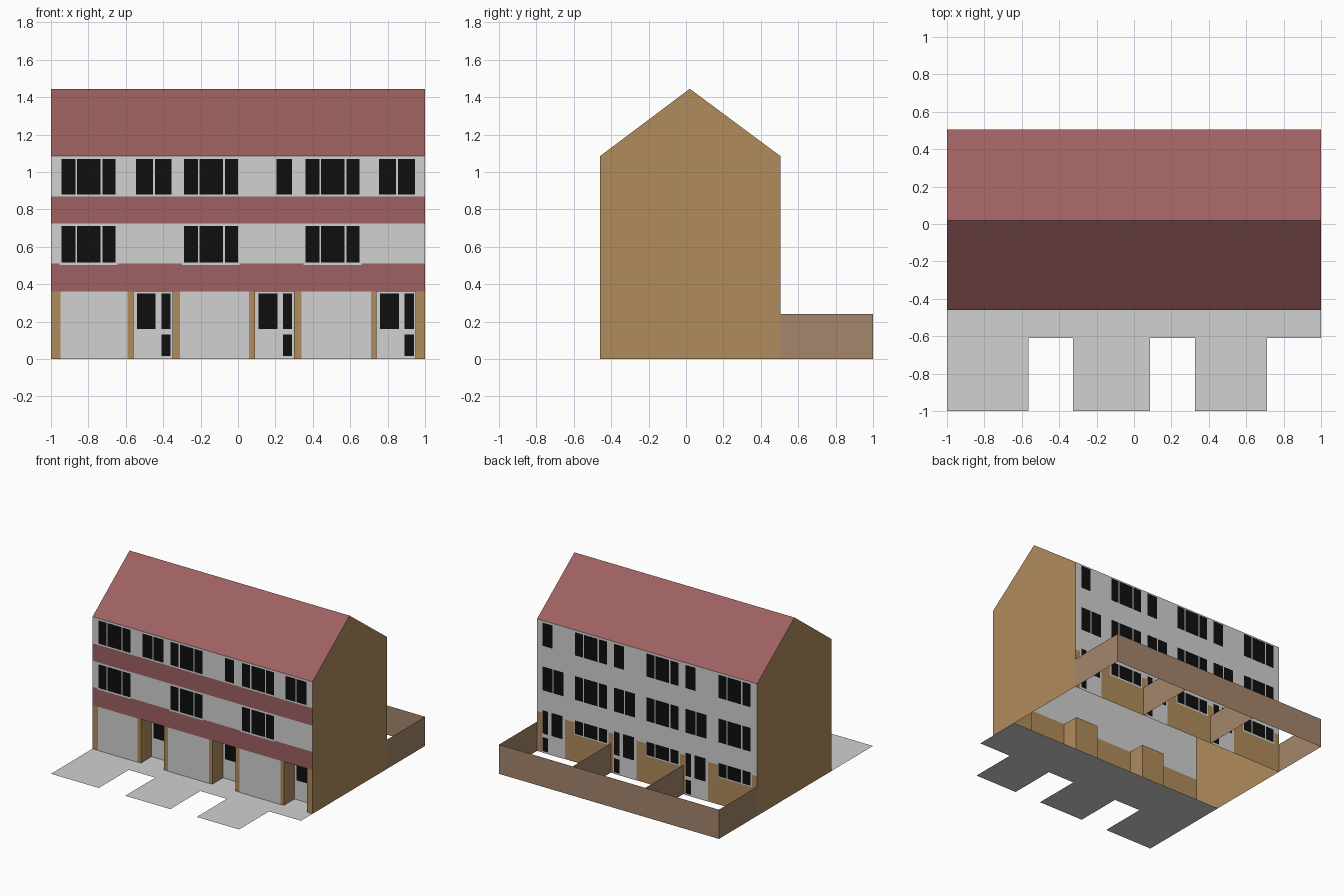
import bpy

if "Cube" in bpy.data.objects:
    bpy.data.objects.remove(bpy.data.objects["Cube"])


def material(name, rgb):
    m = bpy.data.materials.new(name)
    lin = [c / 12.92 if c <= 0.04045 else ((c + 0.055) / 1.055) ** 2.4 for c in rgb]
    m.diffuse_color = (*lin, 1)
    m.use_nodes = True
    m.node_tree.nodes["Principled BSDF"].inputs["Base Color"].default_value = m.diffuse_color
    return m


WHITE = material("white render", (0.82, 0.82, 0.82))
RED = material("red tile", (0.62, 0.38, 0.38))
TAN = material("tan brick", (0.69, 0.55, 0.36))
BROWN = material("brown fence", (0.645, 0.525, 0.425))
BLACK = material("black glass", (0.055, 0.055, 0.055))

YF, YB, YR = -0.46, 0.505, 0.02      # front wall, back wall, ridge
EAVE, RIDGE, STOREY, BACK_BASE = 1.085, 1.445, 0.36, 0.325
PORCH_Y, YARD_Y, YARD_H = -0.32, 1.0, 0.24
PORCHES = (-0.56, 0.09, 0.74)        # left edge of each porch
REAR_DOORS = (-0.555, 0.095, 0.745)
PW = 0.21
STEP = 0.003                         # offset of each flat layer


def mesh(name, mat, polys):
    """One object made of separate flat polygons."""
    verts, faces = [], []
    for p in polys:
        faces.append(range(len(verts), len(verts) + len(p)))
        verts += p
    me = bpy.data.meshes.new(name)
    me.from_pydata(verts, [], [list(f) for f in faces])
    me.materials.append(mat)
    ob = bpy.data.objects.new(name, me)
    bpy.context.collection.objects.link(ob)
    return ob


def panels(name, mat, rects, y, back=False):
    """Upright rectangles (x0, x1, z0, z1) facing the front or the back."""
    polys = []
    for x0, x1, z0, z1 in rects:
        p = [(x0, y, z0), (x1, y, z0), (x1, y, z1), (x0, y, z1)]
        polys.append(p[::-1] if back else p)
    return mesh(name, mat, polys)


def side(x, y0, y1, z0, z1):
    """Upright rectangle facing +x."""
    return [(x, y0, z0), (x, y1, z0), (x, y1, z1), (x, y0, z1)]


def triple(x, z0, z1):
    return [(x, x + 0.075, z0, z1), (x + 0.085, x + 0.21, z0, z1),
            (x + 0.22, x + 0.29, z0, z1)]


def double(x, z0, z1):
    return [(x, x + 0.09, z0, z1), (x + 0.1, x + 0.19, z0, z1)]


def entrance(x):
    """Window beside a door with two lights."""
    return [(x + 0.02, x + 0.12, 0.16, 0.35), (x + 0.15, x + 0.2, 0.16, 0.35),
            (x + 0.15, x + 0.2, 0.015, 0.13)]


# gable walls and roof
gable = [(YF, 0), (YB, 0), (YB, EAVE), (YR, RIDGE), (YF, EAVE)]
mesh("gable_walls", TAN, [[(1, y, z) for y, z in gable],
                          [(-1, y, z) for y, z in gable[::-1]]])
mesh("roof", RED, [
    [(-1, YF, EAVE), (1, YF, EAVE), (1, YR, RIDGE), (-1, YR, RIDGE)],
    [(-1, YR, RIDGE), (1, YR, RIDGE), (1, YB, EAVE), (-1, YB, EAVE)]])

# front wall, tile bands and ground floor brick between the porches
panels("front_upper_wall", WHITE, [(-1, 1, STOREY, EAVE)], YF)
panels("front_tile_bands", RED, [(-1, 1, 0.36, 0.51), (-1, 1, 0.725, 0.868)], YF - STEP)
edges = [-1] + [e for x in PORCHES for e in (x, x + PW)] + [1]
panels("front_ground_wall", TAN,
       [(edges[i], edges[i + 1], 0, STOREY) for i in range(0, 8, 2)], YF)
panels("garage_doors", WHITE, [(-0.95, -0.59, 0, STOREY), (-0.31, 0.06, 0, STOREY),
                               (0.34, 0.71, 0, STOREY)], YF - STEP)

# recessed porches
lining = []
for x in PORCHES:
    lining.append(side(x, YF, PORCH_Y, 0, STOREY))
    lining.append(side(x + PW, YF, PORCH_Y, 0, STOREY)[::-1])
    lining.append([(x, YF, STOREY), (x, PORCH_Y, STOREY),
                   (x + PW, PORCH_Y, STOREY), (x + PW, YF, STOREY)])
mesh("porch_lining", TAN, lining)
panels("porch_back_wall", TAN, [(x, x + PW, 0, STOREY) for x in PORCHES], PORCH_Y)
panels("porch_entrance", WHITE, [(x, x + PW, 0, STOREY) for x in PORCHES], PORCH_Y - STEP)
panels("porch_glass", BLACK, [r for x in PORCHES for r in entrance(x)], PORCH_Y - 2 * STEP)

# front windows and sills
BAYS = (-0.945, -0.29, 0.36)
glass = [(0.205, 0.29, 0.88, 1.07)]
for x in BAYS:
    glass += triple(x, 0.88, 1.07) + triple(x, 0.515, 0.71)
glass += double(-0.545, 0.88, 1.07) + double(0.755, 0.88, 1.07)
panels("front_glass", BLACK, glass, YF - STEP)
panels("front_sills", WHITE, [(x - 0.01, x + 0.3, 0.503, 0.513) for x in BAYS], YF - 2 * STEP)

# back wall with its entrances and windows
panels("back_upper_wall", WHITE, [(-1, 1, BACK_BASE, EAVE)], YB, True)
panels("back_ground_wall", TAN, [(-1, 1, 0, BACK_BASE)], YB, True)
panels("back_entrances", WHITE, [(x, x + PW, 0, BACK_BASE) for x in REAR_DOORS],
       YB + STEP, True)
panels("back_window_frames", WHITE, [(x - 0.01, x + 0.3, 0.225, BACK_BASE) for x in BAYS],
       YB + STEP, True)
glass = []
for x in BAYS:
    for z0, z1 in ((0.88, 1.07), (0.515, 0.71), (0.235, 0.345)):
        glass += triple(x, z0, z1)
for x in REAR_DOORS:
    glass += entrance(x) + double(x + 0.01, 0.515, 0.71)
    glass.append((x + 0.11, x + 0.2, 0.88, 1.07))
panels("back_glass", BLACK, glass, YB + 2 * STEP, True)

# yard walls and dividers
mesh("yard_side_walls", BROWN, [side(1, YB, YARD_Y, 0, YARD_H),
                                side(-1, YB, YARD_Y, 0, YARD_H)[::-1]])
mesh("yard_dividers", BROWN, [side(x, YB, YARD_Y, 0, YARD_H) for x in (-0.33, 0.33)])
panels("yard_back_wall", BROWN, [(-1, 1, 0, YARD_H)], YARD_Y, True)

# front path and driveways
slabs = [(-1, 1, -0.61, -0.21), (-1, -0.565, -1, -0.61),
         (-0.325, 0.085, -1, -0.61), (0.325, 0.71, -1, -0.61)]
mesh("paving", WHITE, [[(a, c, 0), (b, c, 0), (b, d, 0), (a, d, 0)] for a, b, c, d in slabs])
